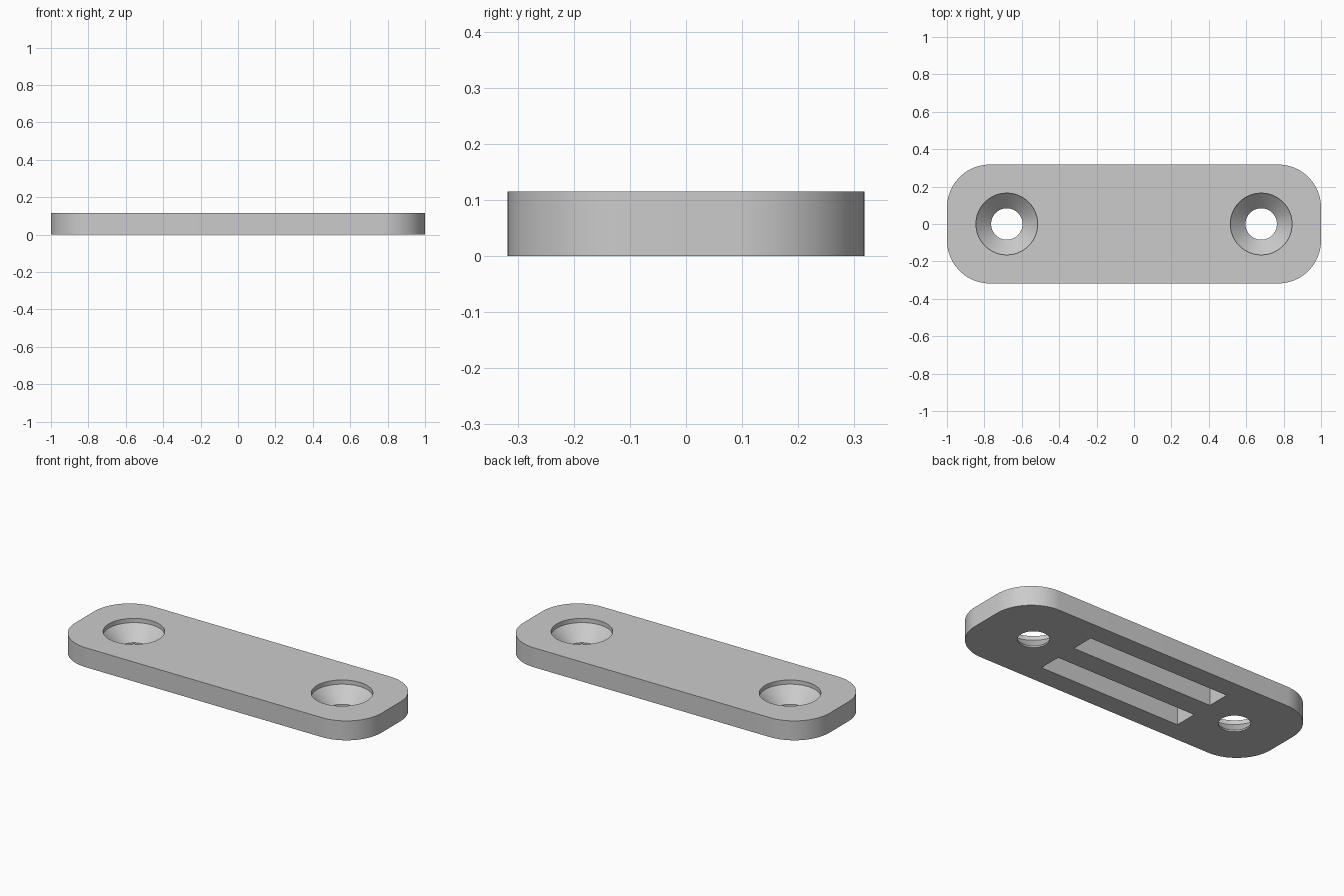
import bpy, bmesh, math

if "Cube" in bpy.data.objects:
    bpy.data.objects.remove(bpy.data.objects["Cube"])

LENGTH, WIDTH, HEIGHT = 2.0, 0.636, 0.115
CORNER = 0.23
HOLE_X, HOLE_R, SINK_R = 0.68, 0.084, 0.165
SLOT_L, SLOT_W, SLOT_Y, SLOT_D = 0.92, 0.135, 0.131, 0.103

grey = bpy.data.materials.new("light grey")
grey.diffuse_color = (0.6, 0.6, 0.6, 1)
grey.use_nodes = True
grey.node_tree.nodes["Principled BSDF"].inputs["Base Color"].default_value = grey.diffuse_color


def new_object(name, bm):
    bmesh.ops.recalc_face_normals(bm, faces=bm.faces)
    mesh = bpy.data.meshes.new(name)
    bm.to_mesh(mesh)
    bm.free()
    mesh.materials.append(grey)
    obj = bpy.data.objects.new(name, mesh)
    bpy.context.collection.objects.link(obj)
    return obj


def rounded_plate(name, steps=20):
    """Rounded rectangle outline, extruded upwards."""
    bm = bmesh.new()
    verts = []
    for i, (sx, sy) in enumerate([(1, 1), (-1, 1), (-1, -1), (1, -1)]):
        cx, cy = sx * (LENGTH / 2 - CORNER), sy * (WIDTH / 2 - CORNER)
        for k in range(steps + 1):
            a = math.pi / 2 * (i + k / steps)
            verts.append(bm.verts.new((cx + CORNER * math.cos(a), cy + CORNER * math.sin(a), 0)))
    face = bm.faces.new(verts)
    top = bmesh.ops.extrude_face_region(bm, geom=[face])["geom"]
    bmesh.ops.translate(bm, vec=(0, 0, HEIGHT), verts=[v for v in top if isinstance(v, bmesh.types.BMVert)])
    return new_object(name, bm)


def lathe_cutter(name, profile, x, segments=64):
    """Closed solid turned from (radius, height) pairs."""
    bm = bmesh.new()
    rings = [[bm.verts.new((x + r * math.cos(2 * math.pi * k / segments),
                            r * math.sin(2 * math.pi * k / segments), z))
              for k in range(segments)] for r, z in profile]
    for low, high in zip(rings, rings[1:]):
        for k in range(segments):
            n = (k + 1) % segments
            bm.faces.new((low[k], low[n], high[n], high[k]))
    bm.faces.new(rings[0])
    bm.faces.new(rings[-1])
    return new_object(name, bm)


def slot_cutter(name, y):
    bm = bmesh.new()
    bmesh.ops.create_cube(bm, size=1)
    bmesh.ops.scale(bm, vec=(SLOT_L, SLOT_W, SLOT_D + 0.1), verts=bm.verts)
    bmesh.ops.translate(bm, vec=(0, y, (SLOT_D - 0.1) / 2), verts=bm.verts)
    return new_object(name, bm)


plate = rounded_plate("mounting_plate")

# Countersunk screw holes and the two blind slots underneath
sink = [(HOLE_R, -0.05), (HOLE_R, 0.009), (SINK_R, 0.09), (SINK_R, HEIGHT + 0.05)]
cutters = []
for side, s in (("left", -1), ("right", 1)):
    cutters.append(lathe_cutter("screw_hole_cutter_" + side, sink, s * HOLE_X))
for side, s in (("front", -1), ("back", 1)):
    cutters.append(slot_cutter("slot_cutter_" + side, s * SLOT_Y))

bpy.context.view_layer.objects.active = plate
plate.select_set(True)
for cutter in cutters:
    cutter.hide_render = True
    mod = plate.modifiers.new(cutter.name, "BOOLEAN")
    mod.operation = "DIFFERENCE"
    mod.solver = "EXACT"
    mod.object = cutter
    bpy.ops.object.modifier_apply(modifier=mod.name)
for cutter in cutters:
    bpy.data.objects.remove(cutter)

bpy.ops.object.shade_smooth_by_angle(angle=math.radians(30))
